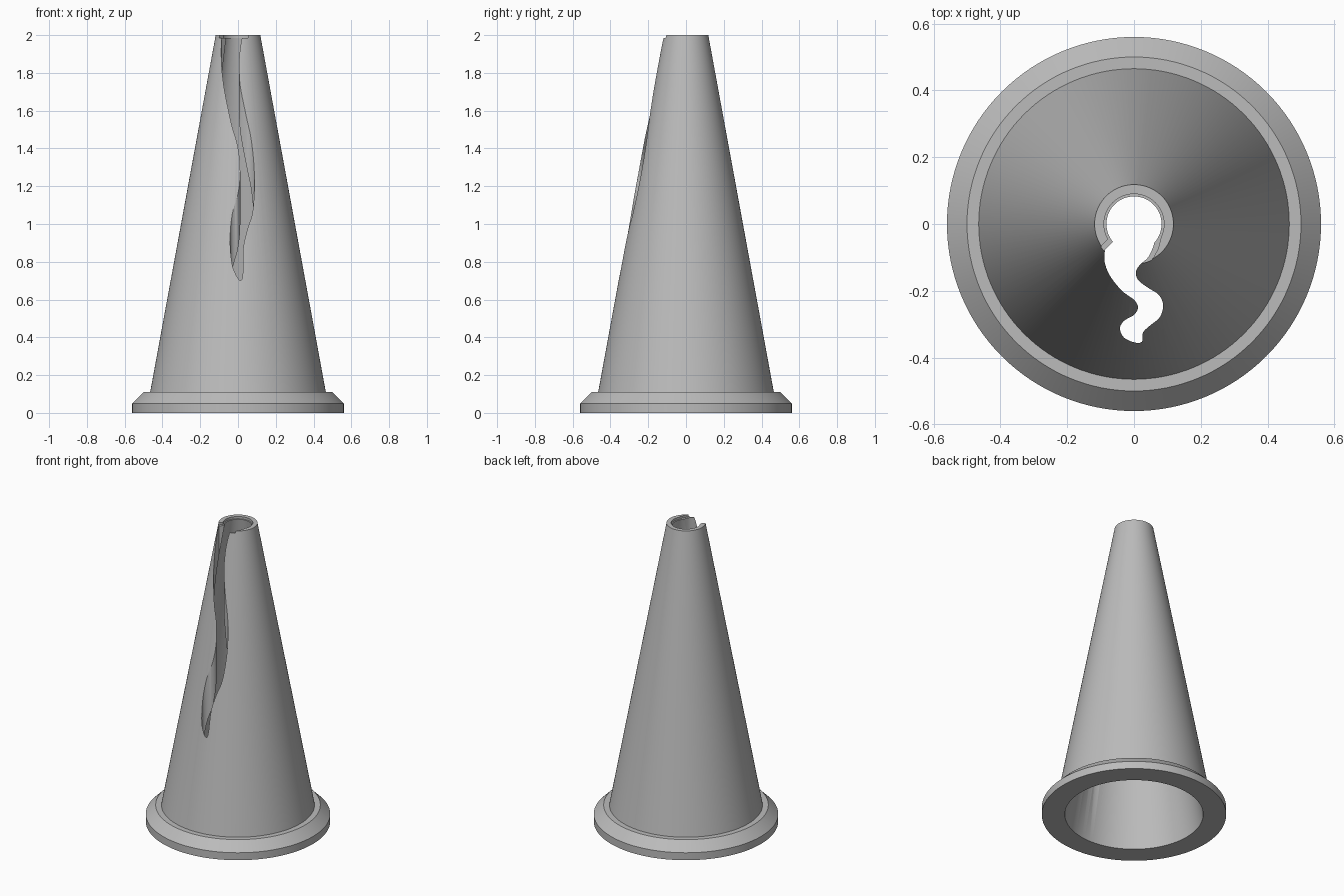
import bpy, bmesh, math
from mathutils import Vector

default = bpy.data.objects.get("Cube")
if default:
    bpy.data.objects.remove(default, do_unlink=True)

grey = bpy.data.materials.new("plain_grey")
grey.use_nodes = True
colour = (0.5, 0.5, 0.5, 1)
grey.diffuse_color = colour
grey.node_tree.nodes["Principled BSDF"].inputs["Base Color"].default_value = colour


def make_object(name, bm):
    bmesh.ops.recalc_face_normals(bm, faces=bm.faces)
    mesh = bpy.data.meshes.new(name)
    bm.to_mesh(mesh)
    bm.free()
    obj = bpy.data.objects.new(name, mesh)
    bpy.context.collection.objects.link(obj)
    mesh.materials.append(grey)
    return obj


def lathe(name, profile, segments=128):
    """Closed (radius, height) profile turned about z."""
    bm = bmesh.new()
    rings = []
    for i in range(segments):
        a = math.tau * i / segments
        rings.append([bm.verts.new((r * math.cos(a), r * math.sin(a), z))
                      for r, z in profile])
    n = len(profile)
    for i, ring in enumerate(rings):
        other = rings[(i + 1) % segments]
        for j in range(n):
            k = (j + 1) % n
            bm.faces.new((ring[j], other[j], other[k], ring[k]))
    return make_object(name, bm)


def prism(name, outline, low, high):
    """Flat outline extruded straight up."""
    bm = bmesh.new()
    face = bm.faces.new([bm.verts.new((x, y, low)) for x, y in outline])
    top = bmesh.ops.extrude_face_region(bm, geom=[face])["geom"]
    verts = [v for v in top if isinstance(v, bmesh.types.BMVert)]
    bmesh.ops.translate(bm, verts=verts, vec=(0, 0, high - low))
    obj = make_object(name, bm)
    obj.hide_render = True
    return obj


def smooth_path(points, steps=5):
    """Catmull-Rom curve through open points."""
    p = [Vector(q) for q in points]
    p = [p[0]] + p + [p[-1]]
    out = []
    for a, b, c, d in zip(p, p[1:], p[2:], p[3:]):
        for s in range(steps):
            t = s / steps
            out.append(0.5 * (2 * b + (c - a) * t + (2 * a - 5 * b + 4 * c - d) * t * t
                              + (3 * b - a - 3 * c + d) * t ** 3))
    return out + [p[-1]]


# Hollow cone with a chamfered foot
cone = lathe("cone_body", [
    (0.42, 0), (0.56, 0), (0.56, 0.05), (0.50, 0.11), (0.465, 0.11),
    (0.118, 2), (0.08, 2)])

# Wavy slot, cut straight down through the front wall
slot = smooth_path([
    (-.087, -.078), (-.088, -.113), (-.072, -.155), (-.036, -.2), (0, -.227),
    (.012, -.25), (0, -.272), (-.03, -.29), (-.042, -.313), (-.03, -.34),
    (.003, -.355), (.024, -.352), (.027, -.325), (.048, -.304), (.078, -.278),
    (.087, -.24), (.072, -.21), (.042, -.191), (.012, -.167), (.006, -.143),
    (.018, -.122), (.042, -.1), (.057, -.069), (.063, -.045)])
slot_cutter = prism("slot_cutter", [(-.02, 0), (-.06, -.05)] + slot + [(.03, 0)], -0.1, 2.1)

# Shallow step around the bore and the slot mouth
arc = [(0.09 * math.cos(math.radians(a)), 0.09 * math.sin(math.radians(a)))
       for a in range(-25, 211, 5)]
step = arc + [(-.115, -.085), (-.07, -.15), (.045, -.15), (.05, -.115), (.072, -.075)]
step_cutter = prism("step_cutter", step, 1.985, 2.1)

bpy.context.view_layer.objects.active = cone
for cutter in (slot_cutter, step_cutter):
    mod = cone.modifiers.new("cut", 'BOOLEAN')
    mod.operation = 'DIFFERENCE'
    mod.solver = 'EXACT'
    mod.object = cutter
    bpy.ops.object.modifier_apply(modifier=mod.name)
    bpy.data.objects.remove(cutter, do_unlink=True)

bpy.ops.object.select_all(action='DESELECT')
cone.select_set(True)
bpy.ops.object.shade_smooth_by_angle(angle=math.radians(30))
